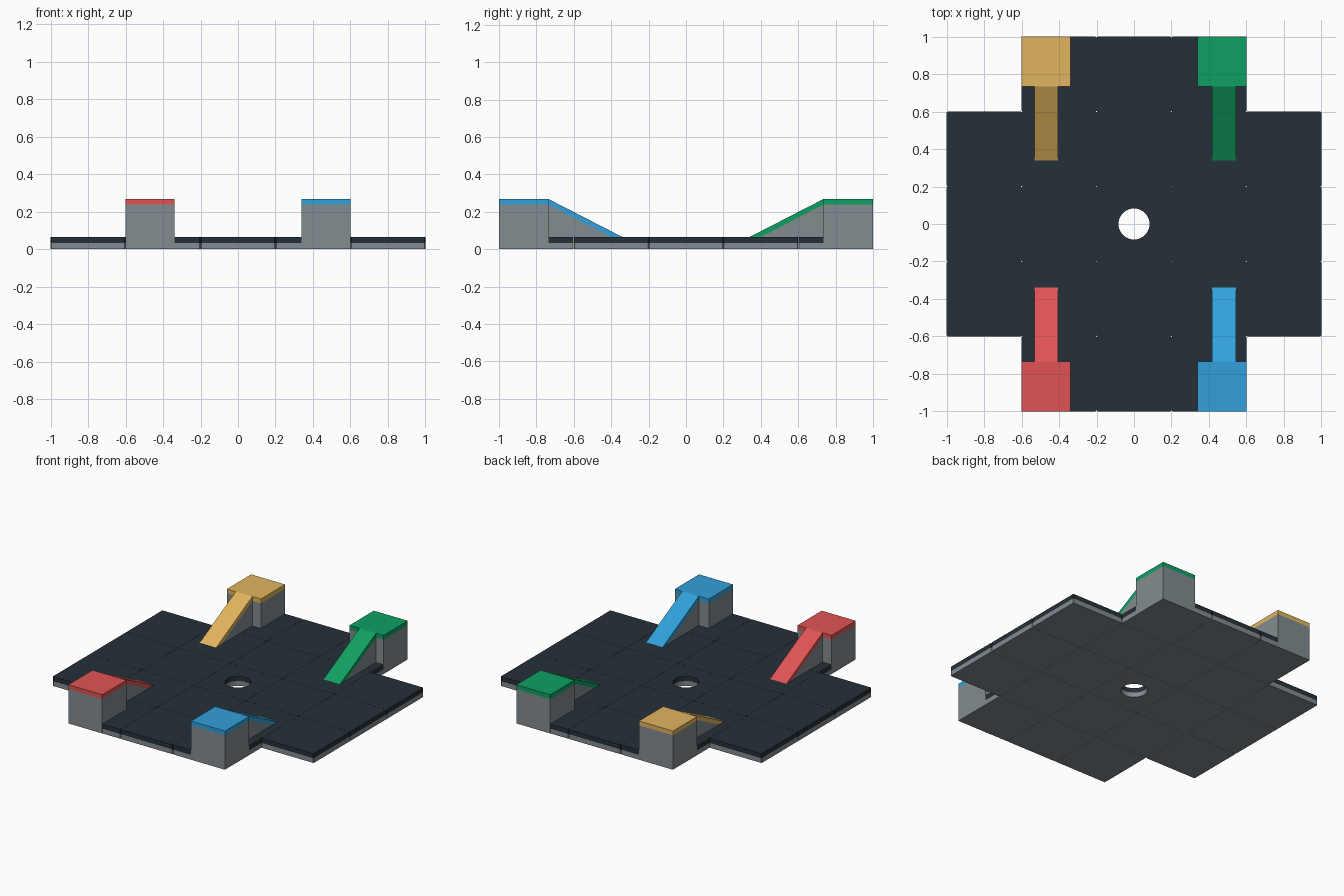
import bpy, bmesh, math
from mathutils import Vector

if "Cube" in bpy.data.objects:
    bpy.data.objects.remove(bpy.data.objects["Cube"])


def material(name, rgb):
    m = bpy.data.materials.new(name)
    lin = [((c / 255 + 0.055) / 1.055) ** 2.4 for c in rgb]
    m.diffuse_color = (*lin, 1)
    m.use_nodes = True
    m.node_tree.nodes["Principled BSDF"].inputs["Base Color"].default_value = m.diffuse_color
    return m


GREY = material("grey", (130, 140, 145))
DARK = material("dark slate", (38, 48, 57))
RED = material("red", (224, 84, 84))
BLUE = material("blue", (50, 160, 218))
GREEN = material("green", (16, 160, 99))
YELLOW = material("yellow", (225, 181, 94))


def finish(name, bm, mat):
    bmesh.ops.recalc_face_normals(bm, faces=bm.faces[:])
    me = bpy.data.meshes.new(name)
    bm.to_mesh(me)
    bm.free()
    me.materials.append(mat)
    ob = bpy.data.objects.new(name, me)
    bpy.context.collection.objects.link(ob)
    return ob


def prism(name, outline, direction, mat):
    """Extrude a flat 3D outline along a direction."""
    bm = bmesh.new()
    face = bm.faces.new([bm.verts.new(p) for p in outline])
    ext = bmesh.ops.extrude_face_region(bm, geom=[face])["geom"]
    bmesh.ops.translate(bm, vec=Vector(direction),
                        verts=[g for g in ext if isinstance(g, bmesh.types.BMVert)])
    return finish(name, bm, mat)


def box(name, x0, x1, y0, y1, z0, z1, mat):
    return prism(name, [(x0, y0, z0), (x1, y0, z0), (x1, y1, z0), (x0, y1, z0)],
                 (0, 0, z1 - z0), mat)


def tile(name, cx, cy, z0, z1, mat):
    """Square tile with tiny clipped corners."""
    h, c = 0.1995, 0.004
    pts = [(h, h - c), (h - c, h), (c - h, h), (-h, h - c),
           (-h, c - h), (c - h, -h), (h - c, -h), (h, c - h)]
    prism(name, [(cx + x, cy + y, z0) for x, y in pts], (0, 0, z1 - z0), mat)


def holed_tile(name, r, z0, z1, mat, n=48):
    """Square tile with a round hole through its middle."""
    h = 0.1995
    bm = bmesh.new()
    rings = []
    for i in range(n):
        a = 2 * math.pi * i / n
        c, s = math.cos(a), math.sin(a)
        k = h / max(abs(c), abs(s))
        rings.append([bm.verts.new(p) for p in (
            (r * c, r * s, z0), (k * c, k * s, z0),
            (k * c, k * s, z1), (r * c, r * s, z1))])
    for i in range(n):
        a, b = rings[i], rings[(i + 1) % n]
        for j in range(4):
            k = (j + 1) % 4
            bm.faces.new((a[j], a[k], b[k], b[j]))
    ob = finish(name, bm, mat)
    bpy.context.view_layer.objects.active = ob
    ob.select_set(True)
    bpy.ops.object.shade_smooth_by_angle(angle=math.radians(30))
    ob.select_set(False)


# Cross-shaped board: grey base tiles with dark mats on top
Z_BASE, Z_MAT = 0.033, 0.065
for i in range(-2, 3):
    for j in range(-2, 3):
        if abs(i) == 2 and abs(j) == 2:
            continue
        for part, z0, z1, mat in (("base_tile", 0, Z_BASE, GREY),
                                  ("mat_tile", Z_BASE, Z_MAT, DARK)):
            if i == 0 and j == 0:
                holed_tile(part + "_centre", 0.083, z0, z1, mat)
            else:
                tile(part, 0.4 * i, 0.4 * j, z0, z1, mat)

# Four corner towers, each with a coloured cap and a ramp
Y_IN, Z_TOWER, Z_CAP = 0.735, 0.238, 0.268
for colour, mat, sx, sy in (("red", RED, -1, -1), ("blue", BLUE, 1, -1),
                            ("green", GREEN, 1, 1), ("yellow", YELLOW, -1, 1)):
    box(colour + "_tower", sx * 0.34, sx * 0.6, sy * Y_IN, sy, 0, Z_TOWER, GREY)
    box(colour + "_cap", sx * 0.34, sx * 0.6, sy * Y_IN, sy, Z_TOWER, Z_CAP, mat)
    x = sx * 0.48 - 0.0635 if sx > 0 else -0.4685 - 0.0635
    # Sloped coloured ramp surface
    ramp = [(Y_IN, Z_CAP), (0.34, Z_MAT), (0.40, Z_MAT), (Y_IN, Z_TOWER)]
    prism(colour + "_ramp", [(x, sy * y, z) for y, z in ramp], (0.127, 0, 0), mat)
    # Grey wedge under the ramp
    wedge = [(Y_IN, Z_TOWER), (0.40, Z_MAT), (Y_IN, Z_MAT)]
    prism(colour + "_ramp_support", [(x, sy * y, z) for y, z in wedge],
          (0.127, 0, 0), GREY)
